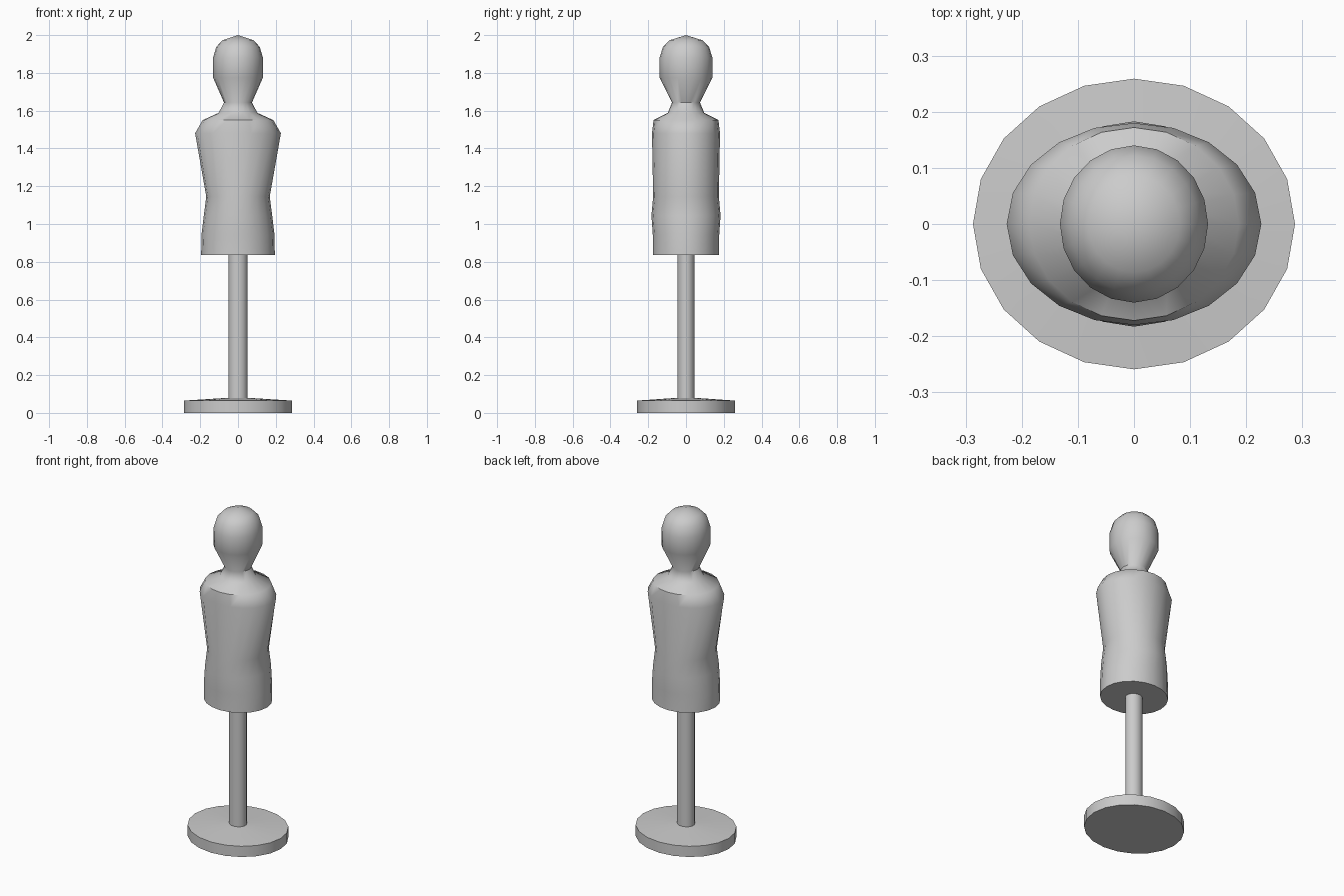
import bpy, bmesh
from math import cos, sin, tau, radians

if "Cube" in bpy.data.objects:
    bpy.data.objects.remove(bpy.data.objects["Cube"])

SIDES = 20


def loft(name, rings):
    """Stack elliptical rings (z, x radius, y radius) and cap both ends."""
    bm = bmesh.new()
    loops = []
    for z, rx, ry in rings:
        if rx == 0:
            loops.append([bm.verts.new((0, 0, z))])
        else:
            loops.append([bm.verts.new((rx * cos(tau * i / SIDES), ry * sin(tau * i / SIDES), z))
                          for i in range(SIDES)])
    for low, high in zip(loops, loops[1:]):
        for i in range(SIDES):
            j = (i + 1) % SIDES
            if len(high) == 1:
                bm.faces.new((low[i], low[j], high[0]))
            else:
                bm.faces.new((low[i], low[j], high[j], high[i]))
    for cap in (loops[0], loops[-1]):
        if len(cap) > 1:
            bm.faces.new(cap)
    bmesh.ops.recalc_face_normals(bm, faces=bm.faces)
    mesh = bpy.data.meshes.new(name)
    bm.to_mesh(mesh)
    bm.free()
    obj = bpy.data.objects.new(name, mesh)
    bpy.context.collection.objects.link(obj)
    bpy.ops.object.select_all(action='DESELECT')
    obj.select_set(True)
    bpy.context.view_layer.objects.active = obj
    bpy.ops.object.shade_smooth_by_angle(angle=radians(50))
    return obj


# Round foot with a slightly domed top, running up into the pole
loft("stand", [
    (0.0, 0.287, 0.259), (0.065, 0.287, 0.259),
    (0.08, 0.05, 0.045), (0.836, 0.05, 0.045),
])

# Torso, neck and head in one continuous skin
loft("mannequin_body", [
    (0.836, 0.195, 0.176),
    (0.945, 0.193, 0.176),
    (1.045, 0.181, 0.183),
    (1.145, 0.168, 0.174),
    (1.48, 0.227, 0.180),
    (1.55, 0.187, 0.172),
    (1.588, 0.103, 0.097),
    (1.643, 0.074, 0.074),
    (1.775, 0.132, 0.140),
    (1.88, 0.132, 0.140),
    (1.938, 0.115, 0.122),
    (1.973, 0.082, 0.086),
    (2.0, 0, 0),
])
